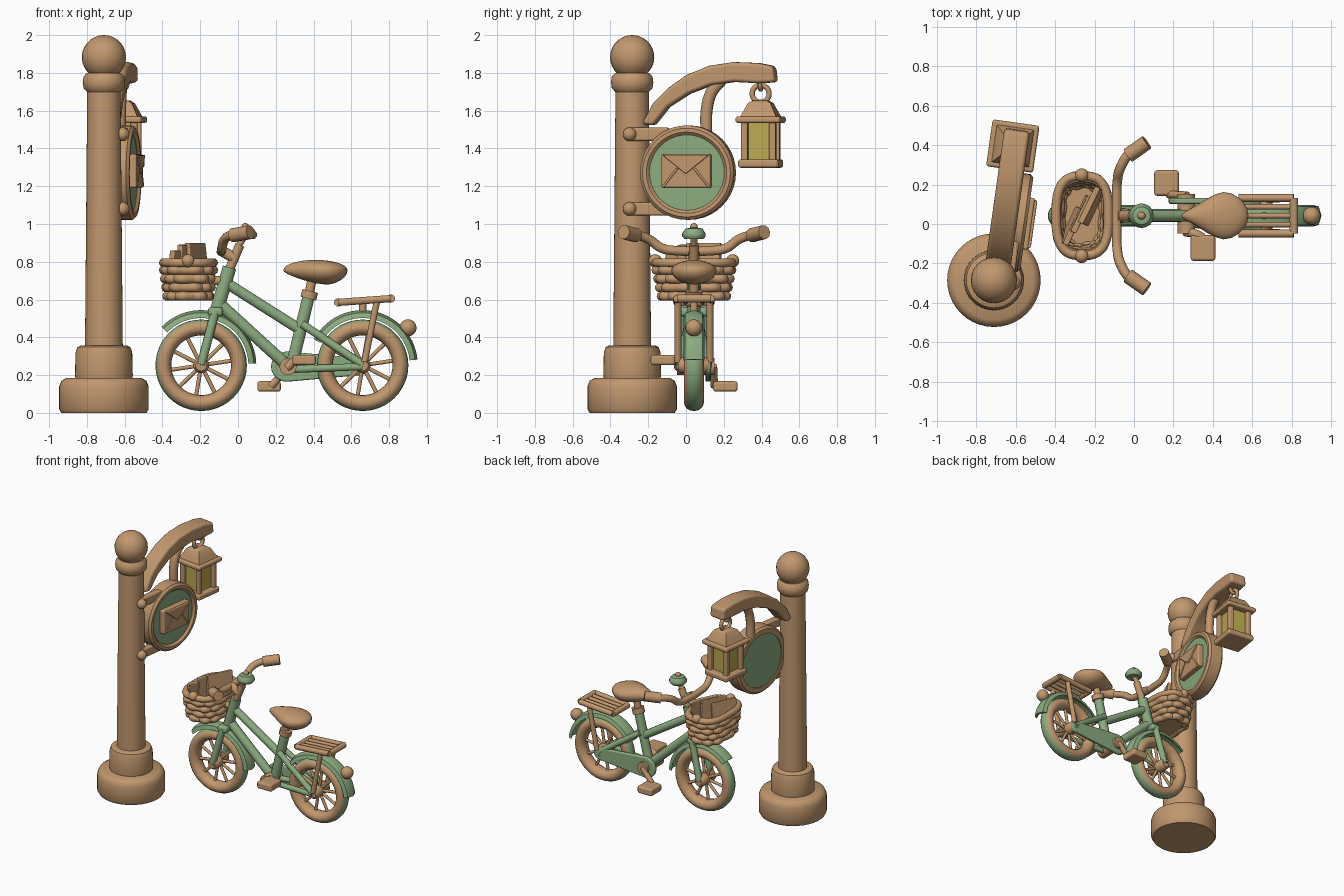
import bpy, bmesh, math
from math import sin, cos, pi, radians
from mathutils import Matrix, Vector

if "Cube" in bpy.data.objects:
    bpy.data.objects.remove(bpy.data.objects["Cube"])

def material(name, rgb):
    m = bpy.data.materials.new(name)
    m.use_nodes = True
    m.diffuse_color = (*rgb, 1)
    m.node_tree.nodes["Principled BSDF"].inputs["Base Color"].default_value = (*rgb, 1)
    return m

WOOD = material("warm wood", (0.53, 0.31, 0.155))
GREEN = material("sage green", (0.26, 0.41, 0.215))
GLOW = material("lamp yellow", (0.50, 0.40, 0.08))

def add(name, mesh, mat, bevel=0):
    obj = bpy.data.objects.new(name, mesh)
    bpy.context.collection.objects.link(obj)
    mesh.materials.clear()
    mesh.materials.append(mat)
    mesh.shade_smooth()
    mesh.set_sharp_from_angle(angle=radians(42))
    if bevel:
        b = obj.modifiers.new("rounded edges", "BEVEL")
        b.width, b.segments, b.harden_normals = bevel, 3, True
    return obj

def from_bmesh(name, bm, mat, bevel=0):
    bmesh.ops.recalc_face_normals(bm, faces=bm.faces)
    mesh = bpy.data.meshes.new(name)
    bm.to_mesh(mesh)
    bm.free()
    return add(name, mesh, mat, bevel)

def grid(name, rows, mat, wrap_rows=False, wrap_cols=True, caps=()):
    bm = bmesh.new()
    vs = [[bm.verts.new(p) for p in row] for row in rows]
    n, m = len(vs), len(vs[0])
    for i in range(n if wrap_rows else n - 1):
        for j in range(m if wrap_cols else m - 1):
            a, b, k = vs[i], vs[(i + 1) % n], (j + 1) % m
            bm.faces.new((a[j], a[k], b[k], b[j]))
    for i in caps:
        bm.faces.new(vs[i])
    bmesh.ops.remove_doubles(bm, verts=bm.verts, dist=1e-5)
    return from_bmesh(name, bm, mat)

def lathe(name, prof, c, axis, mat, loop=False, arc=None, n=40):
    """Turn a (radius, height) profile about an axis; loop closes the profile."""
    a0, a1 = arc or (0, 360)
    rows = []
    for i in range(n + 1 if arc else n):
        t = radians(a0 + (a1 - a0) * i / n)
        pts = []
        for r, h in prof:
            u, v = r * cos(t), r * sin(t)
            p = {"X": (h, u, v), "Y": (u, h, v), "Z": (u, v, h)}[axis]
            pts.append(Vector(c) + Vector(p))
        rows.append(pts)
    return grid(name, rows, mat, not arc, loop, (0, -1) if arc else ())

def tube(name, pts, r, mat, closed=False, smooth=True):
    cu = bpy.data.curves.new(name, "CURVE")
    cu.dimensions, cu.bevel_depth, cu.bevel_resolution = "3D", r, 3
    cu.use_fill_caps, cu.resolution_u = True, 6
    s = cu.splines.new("BEZIER")
    s.bezier_points.add(len(pts) - 1)
    for bp, p in zip(s.bezier_points, pts):
        bp.co = p
        bp.handle_left_type = bp.handle_right_type = "AUTO" if smooth else "VECTOR"
    s.use_cyclic_u = closed
    tmp = bpy.data.objects.new(name, cu)
    mesh = bpy.data.meshes.new_from_object(tmp)
    bpy.data.objects.remove(tmp)
    return add(name, mesh, mat)

def box(name, size, c, mat, bevel=0.01, rot=Matrix()):
    bm = bmesh.new()
    bmesh.ops.create_cube(bm, size=1, matrix=Matrix.Translation(c) @ rot @ Matrix.Diagonal((*size, 1)))
    return from_bmesh(name, bm, mat, bevel)

def plate(name, outline, axis, lo, hi, mat, bevel=0.01):
    """Extrude an outline along X (points are y, z) or Y (points are x, z)."""
    bm = bmesh.new()
    f = bm.faces.new([bm.verts.new((lo, a, b) if axis == "X" else (a, lo, b)) for a, b in outline])
    ext = bmesh.ops.extrude_face_region(bm, geom=[f])["geom"]
    step = Vector((hi - lo, 0, 0) if axis == "X" else (0, hi - lo, 0))
    bmesh.ops.translate(bm, vec=step, verts=[v for v in ext if isinstance(v, bmesh.types.BMVert)])
    return from_bmesh(name, bm, mat, bevel)

def ball(name, r, c, mat):
    prof = [(r * sin(pi * i / 14), -r * cos(pi * i / 14)) for i in range(15)]
    return lathe(name, prof, c, "Z", mat, n=24)

# Post
POST = Vector((-0.71, -0.285, 0))
lathe("post_base", [(0, 0), (.225, 0), (.237, .02), (.237, .14), (.225, .17), (.2, .185), (0, .185)], POST, "Z", WOOD)
lathe("post_plinth", [(0, .18), (.15, .18), (.153, .2), (.15, .32), (.14, .348), (.12, .358), (0, .358)], POST, "Z", WOOD)
lathe("post_shaft", [(0, .35), (.1, .35), (.088, 1.74), (0, 1.74)], POST, "Z", WOOD)
lathe("post_collar", [(0, 1.70), (.09, 1.70), (.108, 1.72), (.112, 1.75), (.108, 1.78), (.09, 1.8), (0, 1.8)], POST, "Z", WOOD)
ball("post_finial", .117, POST + Vector((0, 0, 1.883)), WOOD)

# Hanging sign, modelled about the post axis: x is the sign normal, y runs along the arm
before = set(bpy.data.objects)
top = [(.06, 1.53), (.12, 1.64), (.2, 1.72), (.3, 1.79), (.42, 1.838), (.55, 1.857), (.68, 1.852), (.765, 1.835)]
low = [(.775, 1.75), (.68, 1.745), (.55, 1.752), (.43, 1.735), (.31, 1.69), (.2, 1.62), (.12, 1.52)]
plate("arm", top + low, "X", -.055, .075, WOOD, .02)
tube("arm_strut", [(.03, .4, 1.48), (.03, .405, 1.62), (.03, .43, 1.7), (.03, .48, 1.76)], .032, WOOD)
SIGN = (0, .308, 1.272)
lathe("sign_rim", [(.2, .005), (.235, .005), (.25, .02), (.25, .11), (.235, .125), (.215, .125), (.2, .11)], SIGN, "X", WOOD, loop=True)
lathe("sign_panel", [(0, .012), (.21, .012), (.21, .108), (0, .108)], SIGN, "X", GREEN)
y, z = SIGN[1], 1.28
box("envelope", (.05, .265, .18), (.125, y, z), WOOD, .012)
plate("envelope_flap", [(y - .125, z + .085), (y, z - .015), (y + .125, z + .085)], "X", .14, .162, WOOD, .006)
for s in (-1, 1):
    tube("envelope_fold", [(.149, y + s * .12, z - .08), (.149, y + s * .045, z + .015)], .006, WOOD)
for z in (1.08, 1.475):
    box("sign_bracket", (.05, .22, .07), (.075, .1, z), WOOD, .012)
    ball("bracket_bolt", .036, (.1, 0, z), WOOD)

# Lantern
LAMP = Vector((0, .687, 0))
box("lantern_foot", (.215, .215, .045), LAMP + Vector((0, 0, 1.32)), WOOD, .015)
box("lantern_glass", (.13, .13, .2), LAMP + Vector((0, 0, 1.44)), GLOW, 0)
for sx in (-1, 1):
    for sy in (-1, 1):
        box("lantern_corner", (.036, .036, .22), LAMP + Vector((sx * .075, sy * .075, 1.44)), WOOD, .008)
box("lantern_eave", (.24, .24, .035), LAMP + Vector((0, 0, 1.552)), WOOD, .014)
rows = [[LAMP + Vector((h * a, h * b, z)) for a, b in ((-1, -1), (1, -1), (1, 1), (-1, 1))]
        for h, z in ((.1, 1.56), (.08, 1.6), (.06, 1.64), (.035, 1.655))]
grid("lantern_roof", rows, WOOD, caps=(0, -1))
ring = [(cos(pi * i / 4), sin(pi * i / 4)) for i in range(8)]
tube("lantern_ring", [LAMP + Vector((0, .045 * a, 1.69 + .045 * b)) for a, b in ring], .014, WOOD, closed=True)
tube("lantern_hook", [LAMP + Vector((.028 * a, 0, 1.74 + .028 * b)) for a, b in ring], .012, WOOD, closed=True)
for obj in set(bpy.data.objects) - before:
    obj.matrix_world = Matrix.Translation(POST) @ Matrix.Rotation(-.14, 4, "Z")

# Wheels with green tread, hubs, spokes and fenders
CY = .042
FRONT, REAR = Vector((-.195, CY, .252)), Vector((.66, CY, .252))
tyre = [(.2 + .042 * cos(2 * pi * i / 16), .052 * sin(2 * pi * i / 16)) for i in range(16)]
fender = [(.25, -.055), (.278, -.046), (.292, 0), (.278, .046), (.25, .055), (.262, .035), (.274, 0), (.262, -.035)]
for c, label, arc in ((FRONT, "front", (2, 136)), (REAR, "rear", (6, 152))):
    t = lathe(label + "_tyre", tyre, c, "Y", WOOD, loop=True, n=48)
    t.data.materials.append(GREEN)
    for f in t.data.polygons:
        d = f.center - c
        f.material_index = int(math.hypot(d.x, d.z) > .233)
    lathe(label + "_hub", [(0, -.085), (.03, -.085), (.042, -.07), (.042, .07), (.03, .085), (0, .085)], c, "Y", WOOD, n=16)
    for k in range(10):
        a = 2 * pi * k / 10 + .15
        v = Vector((cos(a), 0, sin(a)))
        tube(label + "_spoke", [c + v * .03, c + v * .17], .011, WOOD)
    lathe(label + "_fender", fender, c, "Y", GREEN, loop=True, arc=arc, n=28)

# Frame
def bar(name, a, b, r, mat=GREEN, dy=(0, 0)):
    return tube(name, [(a[0], CY + dy[0], a[1]), (b[0], CY + dy[1], b[1])], r, mat)

bar("head_tube", (-.045, .77), (-.125, .5), .038)
bar("upper_tube", (-.065, .69), (.33, .44), .03)
bar("lower_tube", (-.1, .58), (.25, .26), .033)
bar("seat_tube", (.375, .62), (.285, .25), .034)
bar("seat_post", (.395, .72), (.37, .6), .026, WOOD)
bar("seat_clamp", (.382, .645), (.372, .605), .045, WOOD)
for s in (-1, 1):
    bar("fork_leg", (-.12, .54), (-.195, .255), .024, dy=(s * .055, s * .072))
    bar("seat_stay", (.34, .47), (.66, .255), .022, dy=(s * .03, s * .075))
    bar("chain_stay", (.28, .23), (.66, .245), .02, dy=(s * .04, s * .075))
    bar("rack_strut", (.735, .59), (.67, .27), .018, WOOD, dy=(s * .085, s * .085))
box("fork_crown", (.08, .15, .05), (-.12, CY, .535), GREEN, .02)

# Chain guard, cranks and pedals
guard = [(.26 + .085 * cos(radians(a)), .245 + .08 * sin(radians(a))) for a in range(90, 271, 15)]
guard += [(.65 + .045 * cos(radians(a)), .245 + .045 * sin(radians(a))) for a in range(-90, 91, 20)]
plate("chain_guard", guard, "Y", CY + .06, CY + .09, GREEN)
lathe("crank_axle", [(0, -.09), (.045, -.09), (.045, .11), (0, .11)], (.265, CY, .245), "Y", WOOD, n=20)
tube("right_crank", [(.26, -.04, .24), (.31, -.05, .28), (.35, -.07, .28)], .023, WOOD)
tube("left_crank", [(.27, .145, .25), (.175, .15, .14)], .02, WOOD)
for c in ((.35, -.122, .28), (.165, .208, .14)):
    box("pedal", (.125, .13, .055), c, WOOD, .015)

# Saddle: a ball widened and thickened toward the back
saddle = ball("saddle", 1, (0, 0, 0), WOOD)
for v in saddle.data.vertices:
    x, y, z = v.co
    t = min(1, max(0, (x + 1) / 1.5))
    wide = .045 + .085 * t * t * (3 - 2 * t)
    v.co = (.41 + .17 * x, CY + wide * y, .755 + (.055 * z if z > 0 else (.035 + .05 * t) * z))

# Rear rack and light
for s in (-1, 1):
    tube("rack_rail", [(.53, CY + s * .09, .585), (.81, CY + s * .09, .605)], .02, WOOD)
    tube("rack_end", [(.67 + s * .14, CY - .09, .595 + s * .01), (.67 + s * .14, CY + .09, .595 + s * .01)], .022, WOOD)
for k in (-1, 0, 1):
    tube("rack_slat", [(.53, CY + k * .045, .587), (.81, CY + k * .045, .605)], .014, WOOD)
bar("rack_support", (.66, .59), (.66, .52), .02, WOOD)
ball("rear_light", .045, (.9, CY, .45), WOOD)

# Handlebar, grips, stem and bell
bar("stem", (-.045, .76), (.01, .89), .026, WOOD)
bar("bar_clamp", (-.02, .82), (-.09, .86), .03, WOOD)
half = [(-.088, .08, .858), (-.085, .17, .872), (-.07, .24, .92), (-.02, .32, .945), (.03, .36, .952)]
bars = [(x, CY - d, z) for x, d, z in reversed(half)] + [(x, CY + d, z) for x, d, z in half]
tube("handlebar", bars, .025, WOOD)
for s in (-1, 1):
    tube("grip", [(-.03, CY + s * .305, .94), (.065, CY + s * .372, .957)], .038, WOOD)
bar("bell_stalk", (.0, .88), (.038, .94), .018, WOOD)
lathe("bell", [(0, .92), (.05, .92), (.062, .935), (.062, .95), (.045, .975), (0, .985)], (.038, CY, 0), "Z", GREEN, n=24)
ball("bell_knob", .02, (.038, CY, .985), WOOD)

# Woven basket
def oval(k, z, wave=0, phase=0, n=40):
    pts = []
    for i in range(n):
        a = 2 * pi * i / n
        f = k + wave * sin(10 * a + phase)
        sq = lambda q: math.copysign(abs(q) ** .7, q)
        pts.append((-.262 + .135 * f * sq(cos(a)), CY + .205 * f * sq(sin(a)), z))
    return pts

grid("basket_liner", [oval(.76, .605), oval(.92, .8), oval(.84, .8), oval(.7, .625)], WOOD, caps=(0, -1))
for row in range(4):
    tube("basket_weave", oval(.8 + .045 * row, .618 + .046 * row, .045, pi * row), .025, WOOD, closed=True)
tube("basket_rim", oval(.98, .795), .024, WOOD, closed=True)
for s in (-1, 1):
    ball("basket_knob", .035, (-.265, CY + s * .205, .805), WOOD)
bar("basket_mount", (-.14, .7), (-.06, .7), .025, WOOD)

# Letters standing in the basket
for k, (x, yy, h, tilt) in enumerate(((-.315, -.01, .2, .12), (-.27, .05, .23, .05), (-.215, .09, .24, -.12))):
    rot = Matrix.Rotation(-.45, 4, "Z") @ Matrix.Rotation(tilt, 4, "Y")
    box("letter", (.03, .2, h), (x, yy, .66 + h / 2), WOOD, .006, rot)
